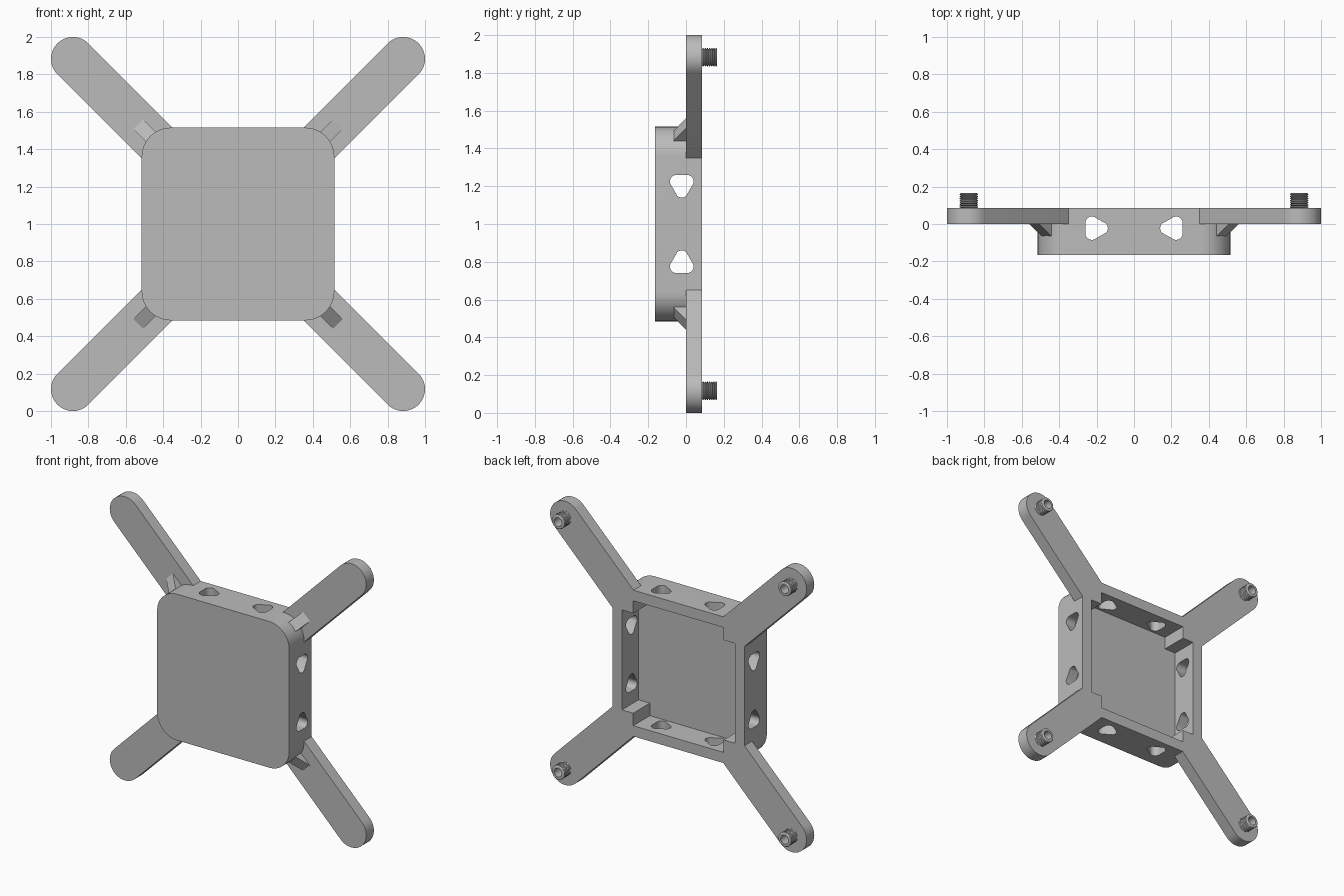
import bpy, bmesh
from math import sin, cos, pi, radians
from mathutils import Matrix

if "Cube" in bpy.data.objects:
    bpy.data.objects.remove(bpy.data.objects["Cube"], do_unlink=True)

grey = bpy.data.materials.new("plain grey")
grey.use_nodes = True
colour = (0.5, 0.5, 0.5, 1)
grey.diffuse_color = colour
grey.node_tree.nodes["Principled BSDF"].inputs["Base Color"].default_value = colour

FRONT, BACK, STUD_END = -0.165, 0.085, 0.165
HALF, CORNER = 0.515, 0.155
TIP, ARM_W = 0.883, 0.117
QUARTERS = [radians(45 + 90 * i) for i in range(4)]
MID = Matrix.Translation((0, 0, 1))


def finish(name, bm):
    bmesh.ops.recalc_face_normals(bm, faces=bm.faces)
    mesh = bpy.data.meshes.new(name)
    bm.to_mesh(mesh)
    bm.free()
    ob = bpy.data.objects.new(name, mesh)
    bpy.context.collection.objects.link(ob)
    mesh.materials.append(grey)
    return ob


def prism(name, pts, lo, hi, place, turn=0.0):
    """Extrude a 2D outline from lo to hi, turned about the y axis through the middle."""
    bm = bmesh.new()
    rings = [[bm.verts.new(place(u, v, d)) for u, v in pts] for d in (lo, hi)]
    for ring in rings:
        bm.faces.new(ring)
    for i in range(len(pts)):
        j = (i + 1) % len(pts)
        bm.faces.new((rings[0][i], rings[0][j], rings[1][j], rings[1][i]))
    bm.transform(MID @ Matrix.Rotation(-turn, 4, "Y"))
    return finish(name, bm)


def arc(cx, cy, r, start, end, n):
    return [(cx + r * cos(radians(start + (end - start) * i / n)),
             cy + r * sin(radians(start + (end - start) * i / n))) for i in range(n + 1)]


def combine(target, other, operation):
    mod = target.modifiers.new("combine", "BOOLEAN")
    mod.operation, mod.object, mod.solver = operation, other, "EXACT"
    other.hide_render = True
    bpy.ops.object.select_all(action="DESELECT")
    bpy.context.view_layer.objects.active = target
    target.select_set(True)
    bpy.ops.object.modifier_apply(modifier=mod.name)
    bpy.data.objects.remove(other, do_unlink=True)


def smooth(ob):
    bpy.ops.object.select_all(action="DESELECT")
    bpy.context.view_layer.objects.active = ob
    ob.select_set(True)
    bpy.ops.object.shade_smooth_by_angle(angle=radians(30))


def flat(u, v, d):
    return (u, d, v)


# Rounded square housing
k = HALF - CORNER
outline = []
for sx, sz, a in ((1, 1, 0), (-1, 1, 90), (-1, -1, 180), (1, -1, 270)):
    outline += arc(sx * k, sz * k, CORNER, a, a + 90, 12)
frame = prism("frame", outline, FRONT, BACK, flat)

# Diagonal arms with round ends, and wedge gussets beneath them
reach = TIP * 2 ** 0.5
arm = [(0.5, -ARM_W)] + arc(reach, 0, ARM_W, -90, 90, 20) + [(0.5, ARM_W)]
wedge = [(0.6, 0.02), (0.755, 0.02), (0.755, 0), (0.66, -0.065), (0.6, -0.065)]
for turn in QUARTERS:
    combine(frame, prism("arm", arm, 0, BACK, flat, turn), "UNION")
    combine(frame, prism("gusset", wedge, -0.037, 0.037,
                         lambda u, v, d: (u, v, d), turn), "UNION")

# Open back cavity that leaves a square post in each corner
w, p = 0.44, 0.352
cavity = []
for sx, sz in ((1, 1), (-1, 1), (-1, -1), (1, -1)):
    step = [(sx * w, sz * p), (sx * p, sz * p), (sx * p, sz * w)]
    cavity += step if sx == sz else step[::-1]
combine(frame, prism("cavity_cutter", cavity, -0.1, BACK + 0.1, flat), "DIFFERENCE")

# Rounded triangular openings through the side walls, pointing to the middle
r = 0.035
hole = (arc(0.225, 0.005, r, 0, 90, 6) + arc(0.225, 0.005, r, 105, 135, 2)
        + arc(0.175, -0.0225, r, 135, 225, 8)
        + arc(0.225, -0.05, r, 225, 255, 2) + arc(0.225, -0.05, r, 270, 360, 6))
for side in (1, -1):
    for place in (lambda u, v, d: (d, v, side * u), lambda u, v, d: (side * u, v, d)):
        combine(frame, prism("hole_cutter", hole, -0.7, 0.7, place), "DIFFERENCE")
smooth(frame)

# Hollow threaded studs on the arm ends
RIDGES, SIDES = 7, 28
pitch = (STUD_END - BACK) / RIDGES
profile = []
for i in range(RIDGES):
    y = BACK + i * pitch
    profile += [(0.042, y), (0.05, y + pitch * 0.4), (0.05, y + pitch * 0.6)]
profile += [(0.043, STUD_END), (0.03, STUD_END), (0.03, BACK)]
names = ("upper_left", "upper_right", "lower_right", "lower_left")
for name, turn in zip(names, QUARTERS):
    cx, cz = reach * cos(turn), 1 + reach * sin(turn)
    bm = bmesh.new()
    rings = [[bm.verts.new((cx + rad * cos(2 * pi * s / SIDES), y,
                            cz + rad * sin(2 * pi * s / SIDES))) for s in range(SIDES)]
             for rad, y in profile]
    for i, ring in enumerate(rings):
        nxt = rings[(i + 1) % len(rings)]
        for s in range(SIDES):
            t = (s + 1) % SIDES
            bm.faces.new((ring[s], ring[t], nxt[t], nxt[s]))
    smooth(finish(name + "_stud", bm))
